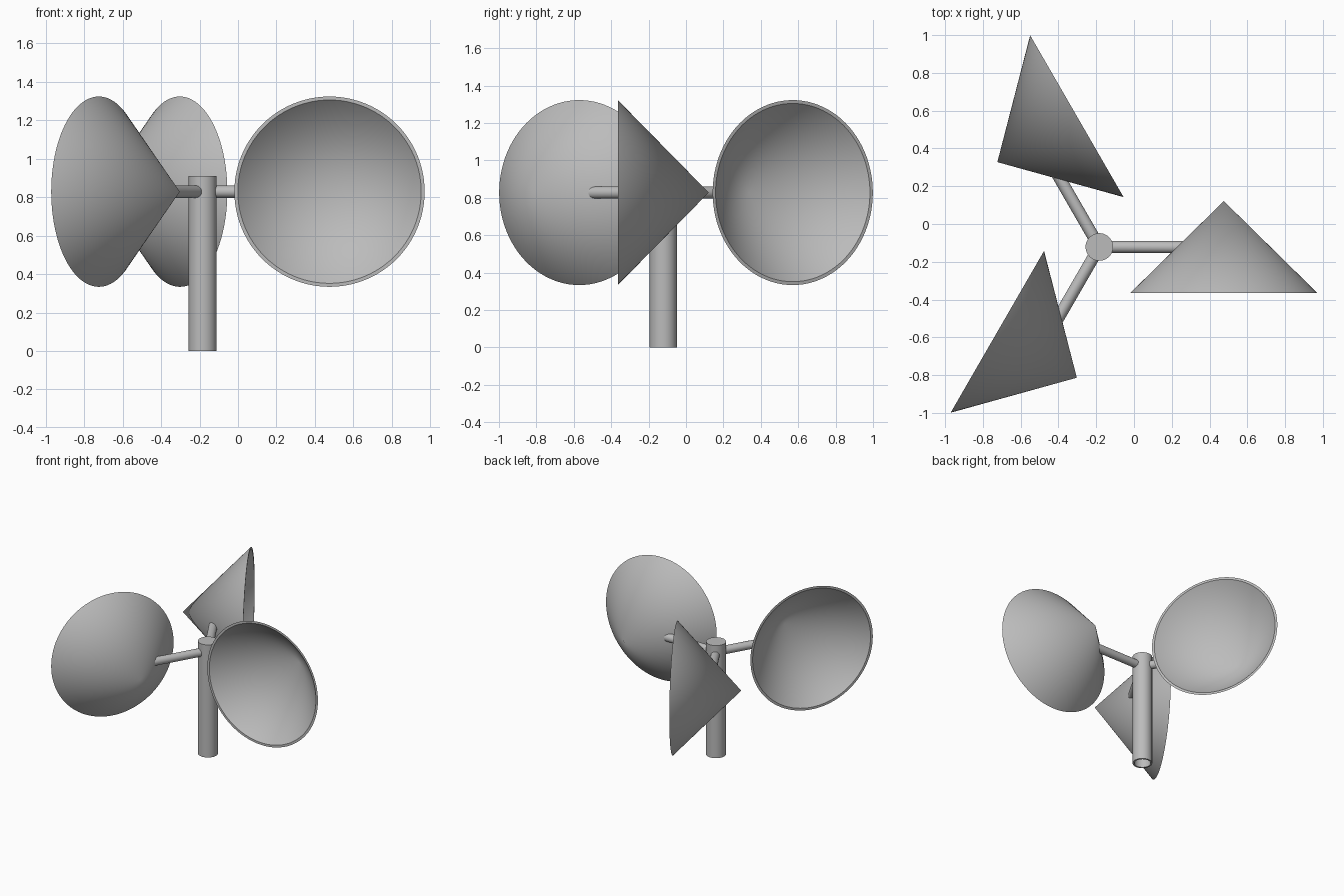
import bpy, bmesh, math
from mathutils import Matrix, Vector

if "Cube" in bpy.data.objects:
    bpy.data.objects.remove(bpy.data.objects["Cube"])

CENTRE = Vector((-0.1835, -0.1215, 0))   # post axis
ARM_Z = 0.828
CUP_DIST, CUP_R, CUP_H, WALL = 0.659, 0.4945, 0.486, 0.018

grey = bpy.data.materials.new("grey")
grey.diffuse_color = (0.5, 0.5, 0.5, 1)
grey.use_nodes = True
grey.node_tree.nodes["Principled BSDF"].inputs["Base Color"].default_value = grey.diffuse_color


def lathe(profile, n):
    """Spin a (radius, height) profile about z; radius 0 makes a pole."""
    bm = bmesh.new()
    rings = []
    for r, h in profile:
        if r == 0:
            rings.append([bm.verts.new((0, 0, h))])
        else:
            rings.append([bm.verts.new((r * math.cos(2 * math.pi * i / n),
                                        r * math.sin(2 * math.pi * i / n), h)) for i in range(n)])
    for a, b in zip(rings, rings[1:]):
        for i in range(n):
            j = (i + 1) % n
            loop = [a[i % len(a)], a[j % len(a)], b[j % len(b)], b[i % len(b)]]
            bm.faces.new(list(dict.fromkeys(loop)))
    bmesh.ops.recalc_face_normals(bm, faces=bm.faces)
    return bm


def finish(name, bm, matrix):
    bm.transform(matrix)
    mesh = bpy.data.meshes.new(name)
    bm.to_mesh(mesh)
    bm.free()
    mesh.materials.append(grey)
    ob = bpy.data.objects.new(name, mesh)
    bpy.context.collection.objects.link(ob)
    bpy.ops.object.select_all(action='DESELECT')
    ob.select_set(True)
    bpy.context.view_layer.objects.active = ob
    bpy.ops.object.shade_smooth_by_angle(angle=math.radians(35))


# Post: tube open at the bottom, closed at the top
finish("post", lathe([(0, 0.91), (0.073, 0.91), (0.073, 0), (0.06, 0), (0.06, 0.895), (0, 0.895)], 48),
       Matrix.Translation(CENTRE))

for k in range(3):
    place = (Matrix.Translation(CENTRE + Vector((0, 0, ARM_Z)))
             @ Matrix.Rotation(k * 2 * math.pi / 3, 4, 'Z'))

    # Arm: rod along x, far end sheared to meet the sloping cup wall
    mid = CUP_DIST - CUP_R / 2 + 0.008
    arm = lathe([(0, 0.066), (0.032, 0.066), (0.032, mid), (0, mid)], 24)
    arm.transform(Matrix.Rotation(math.pi / 2, 4, 'Y'))
    for v in arm.verts:
        if v.co.x > mid - 0.001:
            v.co.x += v.co.y * CUP_R / CUP_H
    finish(f"arm_{k + 1}", arm, place)

    # Cup: thin hollow cone, apex towards local +y, open towards -y
    cup = lathe([(0, CUP_H / 2), (CUP_R, -CUP_H / 2), (CUP_R - WALL, -CUP_H / 2),
                 (0, CUP_H / 2 - WALL)], 96)
    finish(f"cup_{k + 1}", cup, place @ Matrix.Translation((CUP_DIST, 0, 0))
           @ Matrix.Rotation(-math.pi / 2, 4, 'X'))
